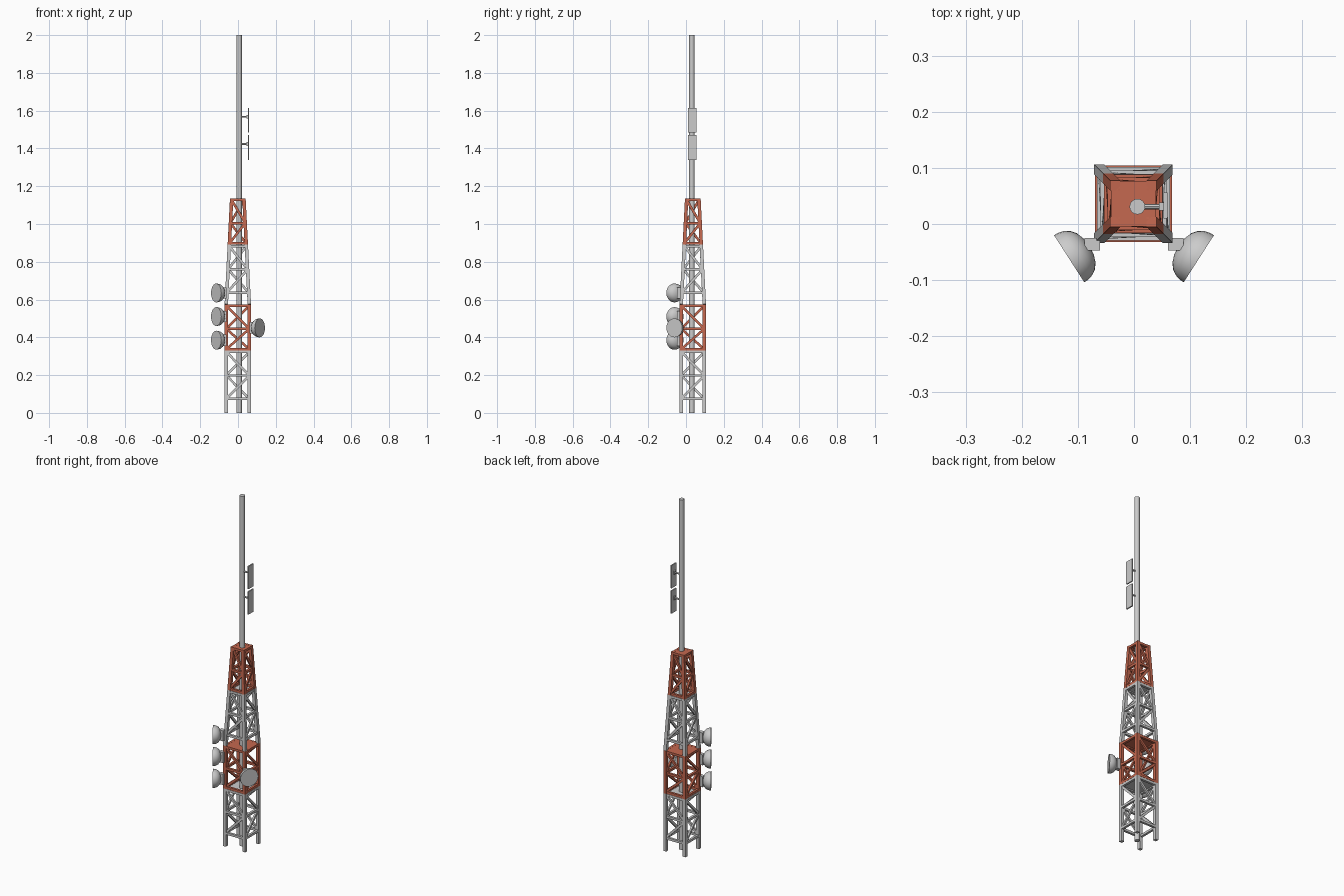
import bpy, bmesh, math
from mathutils import Vector, Matrix

if "Cube" in bpy.data.objects:
    bpy.data.objects.remove(bpy.data.objects["Cube"])

red = bpy.data.materials.new("red_paint")
red.diffuse_color = (0.56, 0.14, 0.08, 1)
red.use_nodes = True
red.node_tree.nodes["Principled BSDF"].inputs["Base Color"].default_value = red.diffuse_color

CX, CY = -0.001, 0.036      # tower axis
PX, PY = 0.006, 0.031       # mast axis


def finish(bm, name, mat=None, smooth=False):
    bmesh.ops.recalc_face_normals(bm, faces=bm.faces)
    me = bpy.data.meshes.new(name)
    bm.to_mesh(me)
    bm.free()
    ob = bpy.data.objects.new(name, me)
    bpy.context.collection.objects.link(ob)
    if mat:
        me.materials.append(mat)
    if smooth:
        bpy.context.view_layer.objects.active = ob
        ob.select_set(True)
        bpy.ops.object.shade_smooth_by_angle(angle=math.radians(40))
        ob.select_set(False)
    return ob


def box(bm, centre, size):
    m = Matrix.Translation(centre) @ Matrix.Diagonal((*size, 1))
    bmesh.ops.create_cube(bm, size=1, matrix=m)


def beam(bm, p, q, normal, w, d):
    """Bar from p to q, width w in the face plane, depth d along normal."""
    z = (q - p).normalized()
    y = (normal - normal.dot(z) * z).normalized()
    r = Matrix((y.cross(z), y, z)).transposed().to_4x4()
    m = Matrix.Translation((p + q) / 2) @ r @ Matrix.Diagonal((w, d, (q - p).length, 1))
    bmesh.ops.create_cube(bm, size=1, matrix=m)


def cylinder(bm, p, q, radius, seg):
    axis = q - p
    m = Matrix.Translation((p + q) / 2) @ axis.to_track_quat('Z', 'Y').to_matrix().to_4x4()
    bmesh.ops.create_cone(bm, cap_ends=True, segments=seg, radius1=radius,
                          radius2=radius, depth=axis.length, matrix=m)


def half(z):
    """Outer half width of the tower: straight, then tapering."""
    return 0.070 if z <= 0.575 else 0.070 - (z - 0.575) * 0.0285 / 0.56


def corner(k, z, inset):
    h = half(z) - inset
    sx, sy = [(-1, -1), (1, -1), (1, 1), (-1, 1)][k % 4]
    return Vector((CX + sx * h, CY + sy * h, z))


LEG, BAR = 0.018, 0.013


def section(name, z0, z1, rails, mat):
    legs, lattice, plate = bmesh.new(), bmesh.new(), bmesh.new()
    for k in range(4):
        n = [Vector((0, -1, 0)), Vector((1, 0, 0)), Vector((0, 1, 0)), Vector((-1, 0, 0))][k]
        beam(legs, corner(k, z0, LEG / 2), corner(k, z1, LEG / 2), n, LEG, LEG)
        for z in rails:
            beam(lattice, corner(k, z, 0.008), corner(k + 1, z, 0.008), n, BAR, BAR)
        # zigzag diagonals
        for i, (a, b) in enumerate(zip(rails, rails[1:])):
            s, e = (k, k + 1) if i % 2 == 0 else (k + 1, k)
            beam(lattice, corner(s, a, 0.009), corner(e, b, 0.009), n, BAR, 0.01)
    h = half(z1) - 0.004
    box(plate, (CX, CY, z1 - 0.004), (2 * h, 2 * h, 0.006))
    finish(legs, name + "_legs", mat)
    finish(lattice, name + "_lattice", mat)
    finish(plate, name + "_top_plate", mat)


# Four stacked lattice sections
section("base_section", 0, 0.33, (0.075, 0.198, 0.323), None)
section("lower_red_section", 0.33, 0.575, (0.337, 0.445, 0.568), red)
section("upper_grey_section", 0.575, 0.89, (0.637, 0.76, 0.883), None)
section("top_red_section", 0.89, 1.135, (0.897, 1.005, 1.128), red)

# Central mast
bm = bmesh.new()
cylinder(bm, Vector((PX, PY, 0)), Vector((PX, PY, 2)), 0.014, 16)
finish(bm, "mast", None, True)

# Panel antennas with support arms
for i, z in enumerate((1.405, 1.55)):
    bm = bmesh.new()
    box(bm, (0.056, 0.033, z), (0.007, 0.046, 0.13))
    finish(bm, f"panel_antenna_{i + 1}")
    bm = bmesh.new()
    za = z + 0.018
    cylinder(bm, Vector((PX, PY, za)), Vector((0.054, PY, za)), 0.005, 8)
    box(bm, (0.049, PY, za), (0.008, 0.014, 0.02))
    finish(bm, f"panel_arm_{i + 1}")

# Dish antennas: flat face outward, domed back, block mount to the leg
PROFILE = [(0, 0), (0.05, 0), (0.0495, 0.008), (0.047, 0.018), (0.041, 0.028),
           (0.031, 0.036), (0.017, 0.041), (0, 0.043)]
for i, (s, z) in enumerate([(-1, 0.635), (-1, 0.51), (-1, 0.385), (1, 0.45)]):
    bm = bmesh.new()
    vs = [bm.verts.new((r, 0, d)) for r, d in PROFILE]
    es = [bm.edges.new(p) for p in zip(vs, vs[1:])]
    bmesh.ops.spin(bm, geom=vs + es, cent=(0, 0, 0), axis=(0, 0, 1),
                   angle=math.tau, steps=24, use_duplicate=False)
    bmesh.ops.remove_doubles(bm, verts=bm.verts, dist=1e-5)
    inward = Vector((-s * 0.84, 0.54, 0))
    rot = inward.to_track_quat('Z', 'Y').to_matrix().to_4x4()
    bm.transform(Matrix.Translation((s * 0.1155, -0.062, z)) @ rot)
    finish(bm, f"dish_{i + 1}", None, True)
    bm = bmesh.new()
    box(bm, (s * 0.0745, -0.036, z), (0.027, 0.022, 0.06))
    finish(bm, f"dish_mount_{i + 1}")
